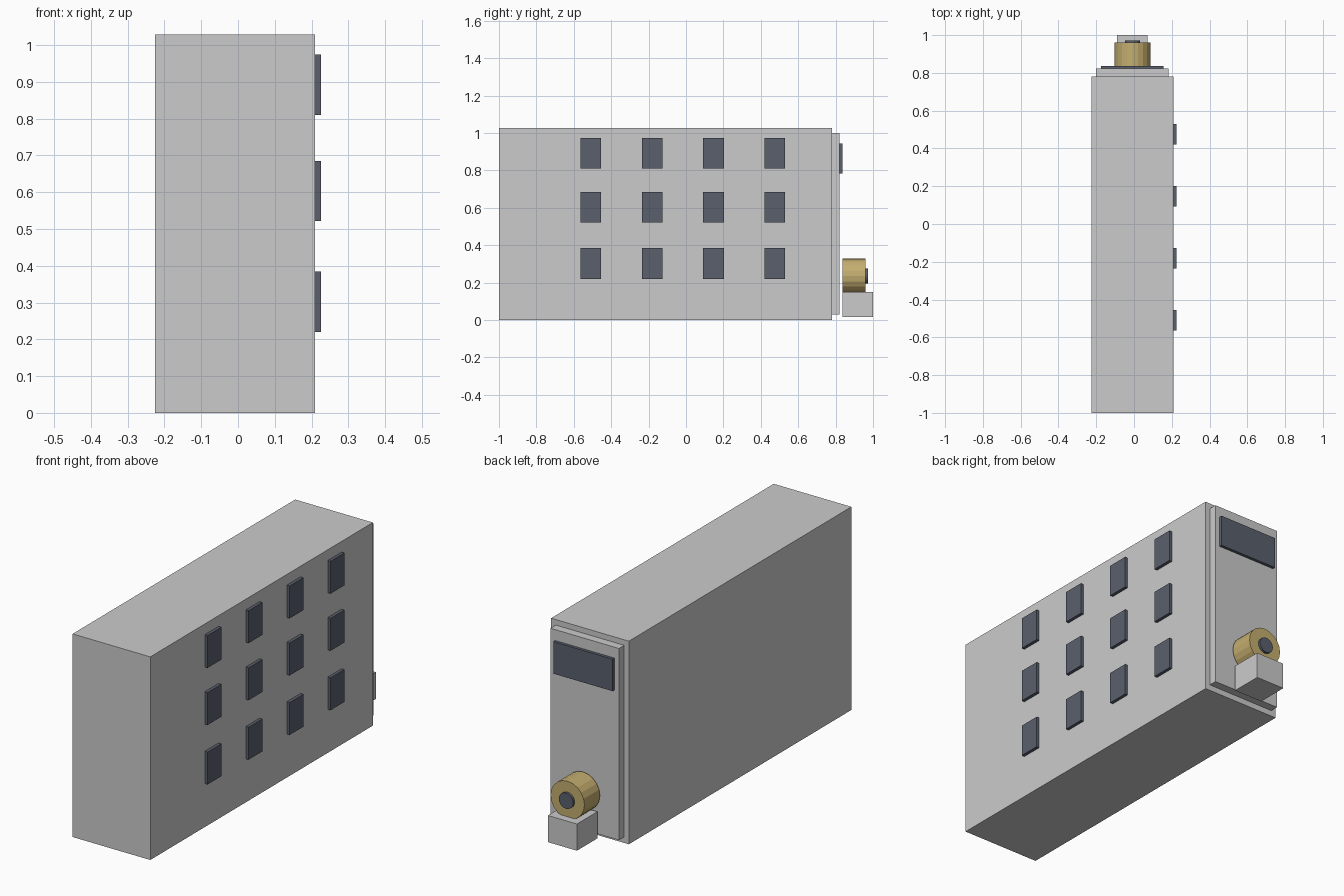
import bpy
import bmesh
import math
from mathutils import Matrix

if "Cube" in bpy.data.objects:
    bpy.data.objects.remove(bpy.data.objects["Cube"])


def material(name, color):
    m = bpy.data.materials.new(name)
    m.diffuse_color = color
    m.use_nodes = True
    m.node_tree.nodes["Principled BSDF"].inputs["Base Color"].default_value = m.diffuse_color
    return m


dark = material("dark_glass", (0.10, 0.115, 0.15, 1))
gold = material("brass", (0.55, 0.42, 0.16, 1))


def finish(name, bm, mat):
    me = bpy.data.meshes.new(name)
    bm.to_mesh(me)
    bm.free()
    ob = bpy.data.objects.new(name, me)
    bpy.context.collection.objects.link(ob)
    if mat:
        me.materials.append(mat)
    return ob


def box(name, x, y, z, mat=None):
    """Box from (min, max) pairs on each axis."""
    bm = bmesh.new()
    bmesh.ops.create_cube(bm, size=1)
    for v in bm.verts:
        v.co = [r[0] + (c + 0.5) * (r[1] - r[0]) for c, r in zip(v.co, (x, y, z))]
    return finish(name, bm, mat)


def disc(name, x, z, radius, y, mat, sides=20):
    """Cylinder lying along y."""
    bm = bmesh.new()
    bmesh.ops.create_cone(
        bm, cap_ends=True, segments=sides, radius1=radius, radius2=radius,
        depth=y[1] - y[0],
        matrix=Matrix.Translation((x, sum(y) / 2, z)) @ Matrix.Rotation(math.pi / 2, 4, 'X'))
    return finish(name, bm, mat)


CX = -0.0085  # centre line of the body

# Main block and the raised plate on its back end
box("body", (-0.226, 0.209), (-1, 0.78), (0, 1.028))
box("end_plate", (-0.2, 0.183), (0.78, 0.822), (0.03, 1.0))
box("end_window", (-0.175, 0.157), (0.822, 0.837), (0.783, 0.945), dark)

# Grid of side windows on the right face
for row, z in enumerate((0.302, 0.603, 0.892)):
    for col in range(4):
        y = -0.509 + col * 0.328
        box(f"side_window_{row}_{col}", (0.209, 0.225),
            (y - 0.055, y + 0.055), (z - 0.082, z + 0.082), dark)

# Roll with hub, sitting on a block at the back
box("roll_block", (CX - 0.081, CX + 0.081), (0.836, 1.0), (0.015, 0.15))
disc("roll", CX, 0.235, 0.095, (0.836, 0.96), gold)
disc("roll_hub", CX, 0.235, 0.04, (0.95, 0.972), dark)
